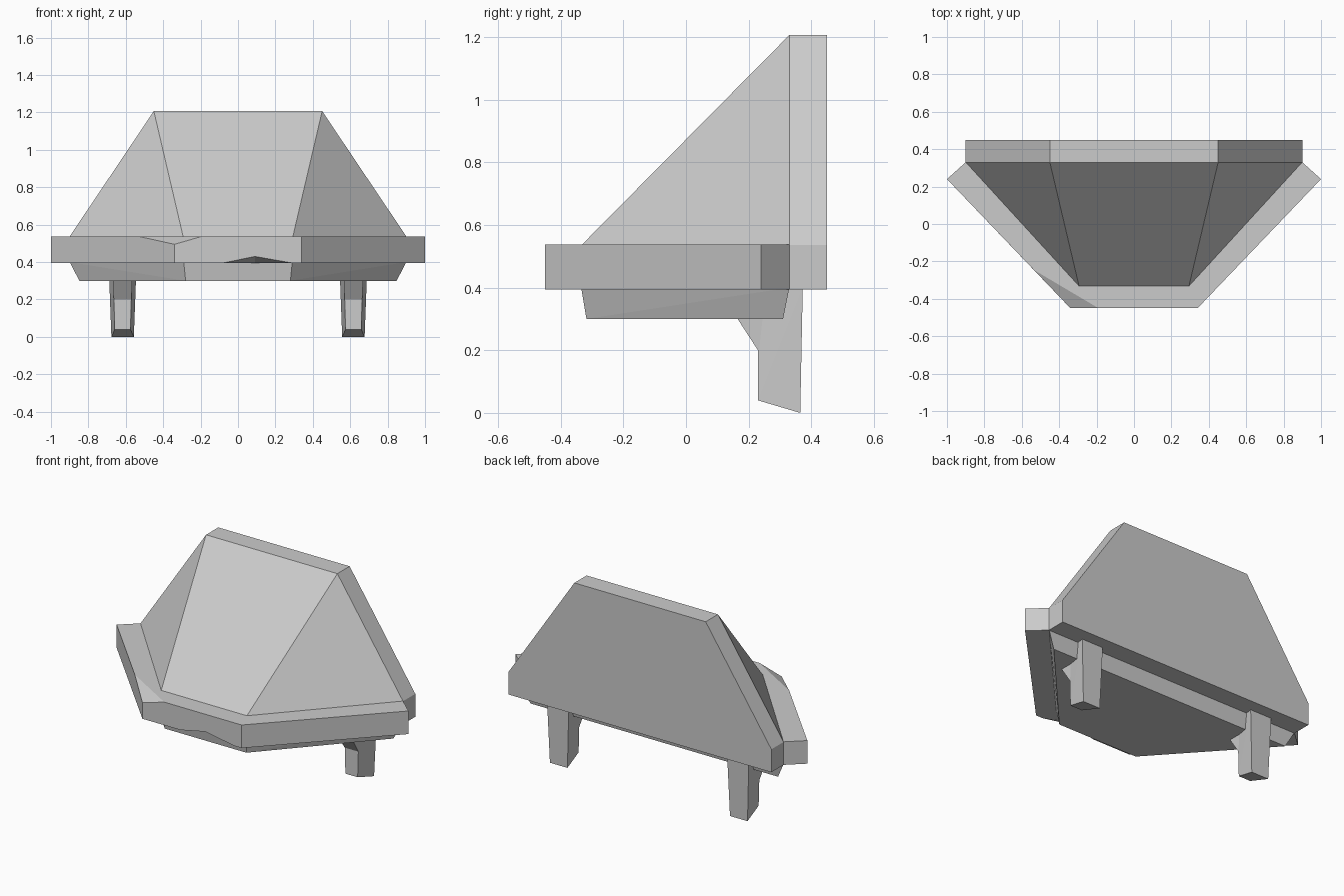
import bpy, bmesh, math
from mathutils import Vector

cube = bpy.data.objects.get("Cube")
if cube:
    bpy.data.objects.remove(cube, do_unlink=True)

grey = bpy.data.materials.new("plain_grey")
grey.use_nodes = True
colour = (0.6, 0.6, 0.6, 1)
grey.diffuse_color = colour
grey.node_tree.nodes["Principled BSDF"].inputs["Base Color"].default_value = colour


def solid(name, points):
    """Flat-faced convex solid around the given corner points."""
    bm = bmesh.new()
    for p in points:
        bm.verts.new(p)
    bmesh.ops.convex_hull(bm, input=bm.verts)
    loose = [v for v in bm.verts if not v.link_faces]
    bmesh.ops.delete(bm, geom=loose, context='VERTS')
    bmesh.ops.dissolve_limit(bm, angle_limit=math.radians(1),
                             verts=bm.verts, edges=bm.edges)
    bmesh.ops.recalc_face_normals(bm, faces=bm.faces)
    mesh = bpy.data.meshes.new(name)
    bm.to_mesh(mesh)
    bm.free()
    mesh.materials.append(grey)
    obj = bpy.data.objects.new(name, mesh)
    bpy.context.scene.collection.objects.link(obj)
    return obj


def mirrored(points):
    return [(s * x, y, z) for x, y, z in points for s in (1, -1)]


# Sloped hood with its upright back slab
FRONT, BACK = 0.33, 0.45
slab = [(x, y, z) for y in (FRONT, BACK)
        for x, z in ((0.45, 1.207), (0.9, 0.537), (0.9, 0.395))]
solid("sloped_hood", mirrored(slab + [(0.293, -0.335, 0.535)]))

# Rim slab, with one front corner worn down
LOW, TOP = 0.395, 0.538
outline = [(0.34, -0.45), (1.0, 0.24), (0.9, FRONT)]
corners = mirrored([(x, y, z) for x, y in outline for z in (LOW, TOP)])
worn = (-0.34, -0.45, TOP)
corners.remove(worn)
corners += [(-0.34, -0.45, 0.495), (-0.19, -0.45, TOP), (-0.535, -0.246, TOP)]
rim = solid("rim", corners)

# Small chip cut from the lower front edge of the rim
inner = Vector((0.09, -0.35, LOW))
chip = [Vector(p) for p in ((-0.08, -0.45, LOW), (0.29, -0.45, LOW), (0.09, -0.45, 0.43))]
cutter = solid("chip_cutter", [inner, (0.09, -0.5, 0.3)] +
               [inner + (p - inner) * 1.3 for p in chip])
cutter.hide_render = True
cutter.hide_viewport = True
cut = rim.modifiers.new("chip", 'BOOLEAN')
cut.operation = 'DIFFERENCE'
cut.solver = 'EXACT'
cut.object = cutter

# Tapered tray under the rim
solid("base_tray", mirrored([(0.29, -0.335, 0.4), (0.9, 0.33, 0.4),
                             (0.28, -0.318, 0.3), (0.848, 0.31, 0.3)]))


def leg_part(name, side, profile):
    """Solid from (y, z, half width) profile points."""
    solid(name, [(side * 0.617 + s * w, y, z)
                 for y, z, w in profile for s in (1, -1)])


# Two tapered legs, each with a brace in front
for label, side in (("left", 1), ("right", -1)):
    leg_part(label + "_leg", side,
             [(0.23, 0.4, 0.052), (0.23, 0.04, 0.042),
              (0.365, 0.0, 0.06), (0.373, 0.4, 0.075)])
    leg_part(label + "_leg_brace", side,
             [(0.13, 0.354, 0.054), (0.23, 0.2, 0.047),
              (0.25, 0.2, 0.047), (0.25, 0.354, 0.054)])
